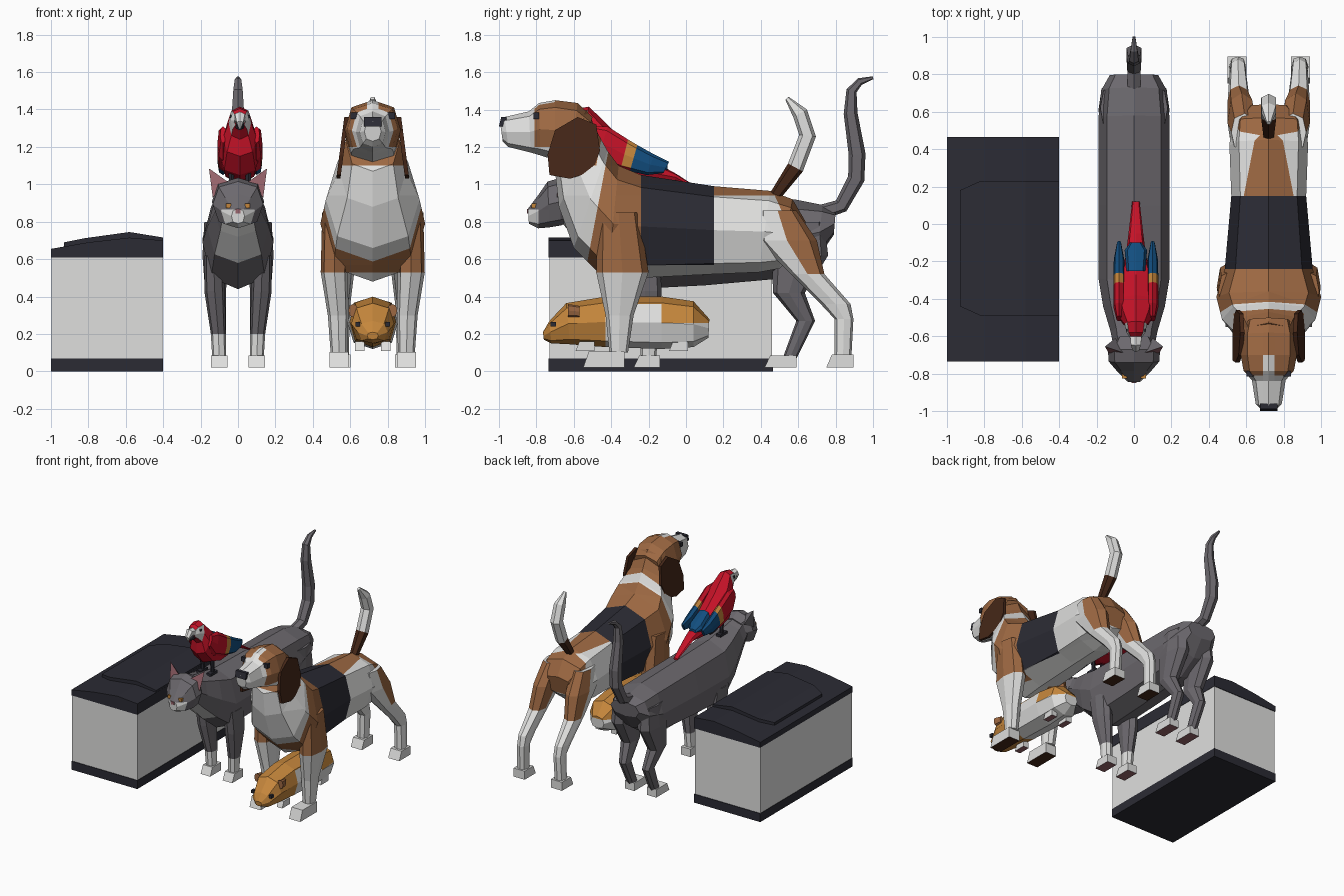
import bpy, bmesh, math
from mathutils import Vector

if "Cube" in bpy.data.objects:
    bpy.data.objects.remove(bpy.data.objects["Cube"])

COL = {
    "white": (.74, .74, .73), "charcoal": (.024, .024, .034), "grey": (.15, .14, .155),
    "brown": (.34, .14, .055), "dark_brown": (.06, .02, .009), "red": (.55, .006, .02),
    "blue": (.006, .075, .21), "orange": (.56, .24, .045), "pink": (.32, .13, .15),
}
MATS = {}
for k, c in COL.items():
    MATS[k] = bpy.data.materials.new(k)
    MATS[k].diffuse_color = (*c, 1)


def loft(name, rings, rule, x0=0, cuts=()):
    """Skin equal-length rings, cut colour borders, colour faces by rule(centre, normal)."""
    bm = bmesh.new()
    vs = [[bm.verts.new(p) for p in r] for r in rings]
    n = len(vs[0])
    for a, b in zip(vs, vs[1:]):
        for i in range(n):
            j = (i + 1) % n
            bm.faces.new((a[i], a[j], b[j], b[i]))
    bm.faces.new(vs[0])
    bm.faces.new(vs[-1])
    for co, no in cuts:
        bmesh.ops.bisect_plane(bm, geom=bm.verts[:] + bm.edges[:] + bm.faces[:],
                               plane_co=co, plane_no=no, dist=1e-4)
    bmesh.ops.recalc_face_normals(bm, faces=bm.faces[:])
    bm.normal_update()
    slots = []
    for f in bm.faces:
        k = rule if isinstance(rule, str) else rule(f.calc_center_median(), f.normal)
        if k not in slots:
            slots.append(k)
        f.material_index = slots.index(k)
    me = bpy.data.meshes.new(name)
    bm.to_mesh(me)
    bm.free()
    for k in slots:
        me.materials.append(MATS[k])
    ob = bpy.data.objects.new(name, me)
    ob.location.x = x0
    bpy.context.collection.objects.link(ob)
    return ob


def unit(n, p=.8):
    """Squarish unit polygon."""
    f = lambda v: math.copysign(abs(v) ** p, v) if abs(v) > 1e-6 else 0
    return [(f(math.sin(2 * math.pi * i / n)), f(math.cos(2 * math.pi * i / n))) for i in range(n)]


def sec(yt, zt, yb, zb, w, x=0, n=8):
    """Body section given by its top point, bottom point and half width."""
    return [(x + s * w, (yt + yb) / 2 + c * (yt - yb) / 2, (zt + zb) / 2 + c * (zt - zb) / 2)
            for s, c in unit(n)]


def body(name, secs, rule, x0=0, cuts=(), x=0):
    return loft(name, [sec(*s, x=x) for s in secs], rule, x0, cuts)


def tube(name, pts, rule, x0=0, x=0):
    """Tube along (y, z, radius) points in the side plane."""
    out = []
    for i, (y, z, r) in enumerate(pts):
        a, b = pts[max(i - 1, 0)], pts[min(i + 1, len(pts) - 1)]
        t = Vector((b[0] - a[0], b[1] - a[1])).normalized() * r
        out.append(sec(y - t.y, z + t.x, y + t.y, z - t.x, r, x, 6))
    return loft(name, out, rule, x0)


def slab(name, x, y0, y1, z0, z1, hx, rule, x0=0, slope=0):
    rect = lambda z, s: [(x - hx, y0 + s, z), (x + hx, y0 + s, z), (x + hx, y1, z), (x - hx, y1, z)]
    return loft(name, [rect(z0, 0), rect(z1, slope)], rule, x0)


def legs(name, rings, rule, foot, pad, x0):
    """Mirrored pair of legs from (z, x, y, rx, ry) rings, with wedge feet."""
    for s, side in ((-1, "left"), (1, "right")):
        loft(f"{name}_leg_{side}", [[(s * x + rx * a, y + ry * b, z) for a, b in unit(8)]
                                    for z, x, y, rx, ry in rings], rule, x0)
        fx, y0, y1, z1, hx = foot
        slab(f"{name}_foot_{side}", s * fx, y0, y1, .02, z1, hx,
             lambda c, n: pad if n.z < -.9 else "white", x0, .03)


def pair(fn, name, x, *args, **kw):
    for s, side in ((-1, "left"), (1, "right")):
        fn(f"{name}_{side}", s * x, *args, **kw)


# ---- glass tank with base, curved lid and raised hatch
slab("tank_base", -.7, -.735, .465, 0, .07, .3, "charcoal")
slab("tank_walls", -.7, -.73, .46, .07, .61, .297, "white")
prof = [(-1, .61), (-1, .655), (-.8, .69), (-.58, .715), (-.4, .70), (-.4, .61)]
loft("tank_lid", [[(x, y, z) for x, z in prof] for y in (-.735, .465)], "charcoal")
loft("tank_hatch", [[(x, -.13 - h, .63), (x, -.13 + h, .63), (x, -.13 + h, z), (x, -.13 - h, z)]
                    for x, h, z in ((-.93, .31, .69), (-.82, .36, .712), (-.58, .36, .745), (-.401, .36, .716))],
     "charcoal")

# ---- cat
body("cat_body", [(.80, .85, .79, .73, .13), (.73, .89, .70, .6, .175), (.58, .92, .55, .5, .19),
                  (.1, .93, .1, .46, .19), (-.3, .94, -.28, .44, .19), (-.42, .96, -.46, .58, .165),
                  (-.55, .98, -.6, .72, .125), (-.64, 1.0, -.66, .79, .11)],
     lambda c, n: "white" if c.y < -.4 and n.z < -.2 and abs(c.x) < .1 and c.z > .55 else "grey")
body("cat_head", [(-.60, 1.0, -.62, .8, .10), (-.67, 1.035, -.67, .78, .14), (-.74, 1.015, -.73, .77, .135),
                  (-.785, .95, -.79, .765, .09), (-.845, .87, -.84, .79, .035)],
     lambda c, n: "white" if c.y < -.785 and c.z < .865 else "grey", cuts=[((0, 0, .865), (0, 0, 1))])
for s, side in ((-1, "left"), (1, "right")):
    tip = (s * .155, -.655, 1.085)
    base = [(s * .05, -.69, 1.01), (s * .135, -.69, .93), (s * .1, -.61, .97)]
    loft(f"cat_ear_{side}", [base, [tuple(.97 * t + .03 * b for t, b in zip(tip, p)) for p in base]],
         lambda c, n: "pink" if n.y < -.5 else "grey")
pair(slab, "cat_eye", .05, -.825, -.80, .873, .897, .013, "orange")
slab("cat_nose", 0, -.851, -.84, .845, .868, .014, "pink")
legs("cat_front", [(.62, .13, -.24, .05, .1), (.43, .125, -.22, .055, .09), (.2, .105, -.2, .04, .05),
                   (.06, .1, -.2, .037, .04)], lambda c, n: "white" if c.z < .2 else "grey",
     (.1, -.28, -.14, .085, .043), "pink", 0)
legs("cat_hind", [(.8, .11, .62, .07, .12), (.62, .12, .61, .07, .15), (.42, .12, .55, .055, .085),
                  (.27, .105, .64, .04, .05), (.06, .1, .55, .037, .037)], "grey",
     (.1, .42, .59, .085, .043), "pink", 0)
tube("cat_tail", [(.72, .85, .04), (.83, .885, .04), (.91, 1.03, .045), (.915, 1.16, .045), (.88, 1.38, .037),
                  (.885, 1.5, .028), (.93, 1.55, .02), (1.0, 1.57, .008)], "grey")

# ---- parrot standing on the cat
PX = .01
body("parrot_body", [(-.615, 1.37, -.605, 1.31, .03), (-.58, 1.405, -.58, 1.28, .05), (-.52, 1.415, -.55, 1.24, .06),
                     (-.45, 1.35, -.55, 1.15, .09), (-.38, 1.28, -.47, 1.05, .11), (-.27, 1.19, -.36, 1.02, .10),
                     (-.15, 1.11, -.2, 1.01, .055), (-.05, 1.055, -.06, 1.02, .04), (.12, .945, .12, .93, .02)],
     lambda c, n: "white" if c.y < -.55 and abs(n.x) > .3 and c.z < 1.38 and c.z > 1.28 else "red", PX)
tube("parrot_beak", [(-.60, 1.35, .035), (-.64, 1.36, .03), (-.665, 1.33, .02), (-.66, 1.295, .005)], "white", PX)
tube("parrot_lower_beak", [(-.60, 1.315, .025), (-.64, 1.3, .012)], "charcoal", PX)


def wing_rule(c, n):
    return "red" if c.y < -.32 else "orange" if c.y < -.27 else "blue"


for s, side in ((-1, "left"), (1, "right")):
    body(f"parrot_wing_{side}", [(-.49, 1.31, -.52, 1.22, .015), (-.42, 1.31, -.47, 1.13, .03),
                                 (-.31, 1.24, -.35, 1.08, .03), (-.26, 1.21, -.30, 1.07, .03),
                                 (-.17, 1.16, -.21, 1.05, .028), (-.09, 1.12, -.12, 1.06, .012)],
         wing_rule, PX, x=s * .09)
    tube(f"parrot_leg_{side}", [(-.42, 1.08, .018), (-.41, 1.0, .014), (-.41, .95, .014)], "charcoal", PX, s * .045)
    slab(f"parrot_foot_{side}", s * .045, -.46, -.37, .945, .965, .02, "charcoal", PX)
    slab(f"parrot_eye_{side}", s * .047, -.575, -.56, 1.355, 1.37, .006, "charcoal", PX)
body("parrot_back_feathers", [(-.25, 1.2, -.25, 1.12, .05), (-.14, 1.135, -.14, 1.07, .06), (-.1, 1.1, -.1, 1.06, .03)],
     "blue", PX)

# ---- dog
DX, SL = .72, .19


def dog_rule(c, n):
    if c.y > .15:
        return "brown" if c.z > .94 or c.y > .47 + (.95 - c.z) * .45 else "white"
    if c.y > -.24:
        return "charcoal" if c.z > .57 else "white"
    s = c.y + .43 + SL * (1.1 - c.z)
    if s > 0:
        return "brown" if c.z > .53 else "white"
    return "brown" if s < -.05 and c.z > 1.1 else "white"


def dog_cuts(*zs):
    return [((0, 0, z), (0, 0, 1)) for z in zs]


line = Vector((0, 1, -SL))
hip = ((0, .47, .95), (0, 1, .45))
body("dog_body", [(.64, .80, .60, .64, .12), (.57, .92, .50, .55, .20), (.45, .965, .39, .53, .21),
                  (.15, .99, .15, .52, .20), (-.24, 1.05, -.24, .5, .235), (-.36, 1.10, -.42, .48, .28),
                  (-.42, 1.18, -.6, .66, .25), (-.47, 1.27, -.68, .88, .18), (-.53, 1.40, -.70, 1.07, .145)],
     dog_rule, DX, dog_cuts(.53, .57, .94, 1.1) + [((0, -.43, 1.1), line), ((0, -.48, 1.1), line), hip])


def head_rule(c, n):
    blaze = abs(c.x) < .03 and c.y < -.74 and n.z > .2
    return "white" if c.y < -.81 or blaze or c.z < 1.2 else "brown"


body("dog_head", [(-.50, 1.36, -.56, 1.12, .13), (-.58, 1.435, -.62, 1.10, .15), (-.70, 1.45, -.70, 1.13, .15),
                  (-.785, 1.435, -.78, 1.155, .135), (-.84, 1.39, -.83, 1.17, .09), (-.97, 1.36, -.95, 1.2, .07),
                  (-.995, 1.335, -.98, 1.23, .045)],
     head_rule, DX, dog_cuts(1.2) + [((0, -.81, 0), (0, 1, 0)), ((.03, 0, 0), (1, 0, 0)), ((-.03, 0, 0), (1, 0, 0))])
slab("dog_nose", 0, -1.0, -.96, 1.31, 1.36, .048, "charcoal", DX, .012)
pair(slab, "dog_eye", .1, -.815, -.785, 1.35, 1.385, .02, "charcoal", x0=DX)
flap = [(-.58, 1.36), (-.48, 1.32), (-.46, 1.18), (-.5, 1.07), (-.62, 1.03), (-.73, 1.05), (-.74, 1.16), (-.70, 1.29)]
for s, side in ((-1, "left"), (1, "right")):
    loft(f"dog_ear_{side}", [[(s * (x + (1.36 - z) * .13), y, z) for y, z in flap] for x in (.13, .152)],
         "dark_brown", DX)
legs("dog_front", [(.85, .2, -.36, .07, .11), (.53, .205, -.34, .073, .14), (.3, .185, -.355, .055, .075),
                   (.1, .18, -.36, .045, .05)], lambda c, n: "brown" if c.z > .53 else "white",
     (.18, -.55, -.33, .105, .05), "dark_brown", DX)
legs("dog_hind", [(.86, .13, .49, .07, .10), (.7, .145, .54, .075, .16), (.52, .16, .65, .06, .09),
                  (.36, .165, .80, .045, .08), (.28, .165, .845, .042, .05), (.09, .17, .84, .042, .045)],
     lambda c, n: "brown" if c.z > .5 and c.y > .47 + (.95 - c.z) * .45 else "white",
     (.17, .75, .895, .09, .05), "dark_brown", DX)
tube("dog_tail", [(.47, .93, .03), (.585, 1.09, .045), (.65, 1.26, .045), (.61, 1.38, .042), (.54, 1.46, .012)],
     lambda c, n: "dark_brown" if c.z < 1.09 else "white", DX)

# ---- guinea pig under the dog
body("guinea_pig_body", [(-.765, .21, -.76, .17, .03), (-.73, .27, -.72, .15, .08), (-.64, .365, -.62, .145, .115),
                         (-.43, .4, -.43, .13, .125), (-.13, .4, -.13, .12, .135), (.04, .375, .04, .13, .125),
                         (.125, .28, .12, .18, .06)],
     lambda c, n: "orange" if c.y < -.43 or c.z > .36 or (c.y > -.13 and c.z > .26) else "white",
     DX, dog_cuts(.26, .36))
pair(slab, "guinea_pig_eye", .08, -.725, -.695, .24, .265, .012, "charcoal", x0=DX)
for s, side in ((-1, "left"), (1, "right")):
    body(f"guinea_pig_ear_{side}", [(-.63, .36, -.63, .29, .025), (-.57, .35, -.57, .29, .012)], "brown", DX, x=s * .105)
    for y, part in ((-.53, "front"), (-.03, "hind")):
        slab(f"guinea_pig_{part}_foot_{side}", s * .07, y - .06, y + .04, .11, .16, .025,
             lambda c, n: "pink" if n.z < -.9 else "white", DX, .02)

for m in bpy.data.materials:
    if m.users and not m.is_grease_pencil:
        m.use_nodes = True
        m.node_tree.nodes["Principled BSDF"].inputs["Base Color"].default_value = m.diffuse_color
